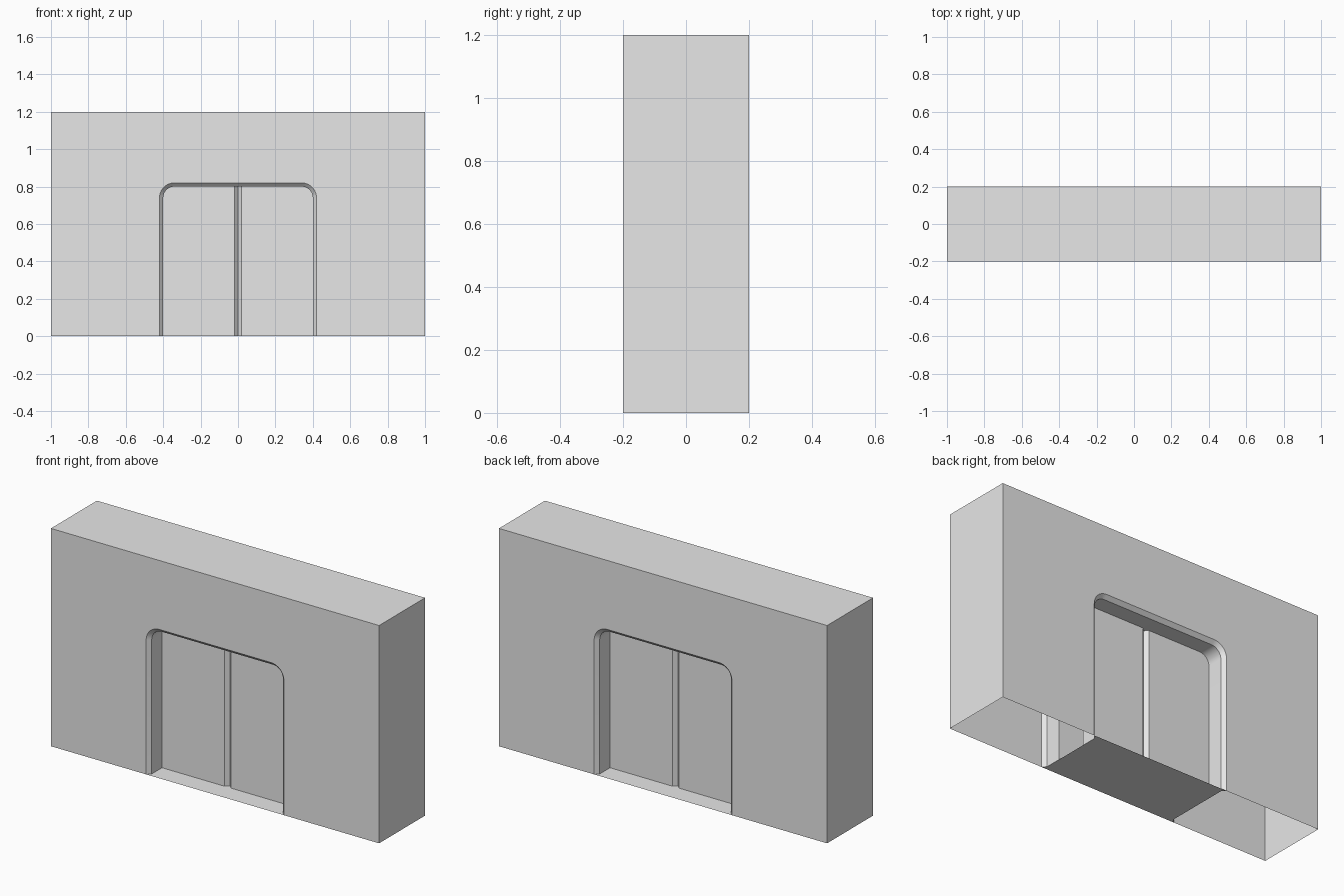
import bpy, bmesh, math

if "Cube" in bpy.data.objects:
    bpy.data.objects.remove(bpy.data.objects["Cube"])

grey = bpy.data.materials.new("plain grey")
grey.diffuse_color = (0.8, 0.8, 0.8, 1)
grey.use_nodes = True
grey.node_tree.nodes["Principled BSDF"].inputs["Base Color"].default_value = grey.diffuse_color

W, D, H = 1.0, 0.2, 1.2      # half width, half depth, height of the wall
BEVEL = 0.02                 # chamfer round the opening and door seam
DOOR_Y = 0.09                # distance of each door face from the centre
HALF, TOP, RAD = 0.40, 0.80, 0.06


def arch(grow=0.0, steps=10):
    """Outline of the opening from bottom left, over the top, to bottom right."""
    w, t, r = HALF + grow, TOP + grow, RAD + grow
    right = [(w, 0.0)]
    for i in range(steps + 1):
        a = math.pi / 2 * i / steps
        right.append((w - r + r * math.cos(a), t - r + r * math.sin(a)))
    return [(-x, z) for x, z in right] + right[::-1]


def finish(bm, name, smooth=False):
    mesh = bpy.data.meshes.new(name)
    bm.to_mesh(mesh)
    bm.free()
    mesh.materials.append(grey)
    ob = bpy.data.objects.new(name, mesh)
    bpy.context.collection.objects.link(ob)
    if smooth:
        bpy.ops.object.select_all(action='DESELECT')
        ob.select_set(True)
        bpy.context.view_layer.objects.active = ob
        bpy.ops.object.shade_smooth_by_angle(angle=math.radians(30))
    return ob


def face(bm, pts, toward=None):
    """Add a face, turned so that its normal points toward the given direction."""
    f = bm.faces.new([bm.verts.new(p) for p in pts])
    f.normal_update()
    if toward and sum(a * b for a, b in zip(f.normal, toward)) < 0:
        f.normal_flip()
    return f


# Wall shell, open underneath, with a chamfered opening on both sides
bm = bmesh.new()
face(bm, [(-W, -D, H), (W, -D, H), (W, D, H), (-W, D, H)], (0, 0, 1))
for s in (-1, 1):
    face(bm, [(s * W, -D, 0), (s * W, D, 0), (s * W, D, H), (s * W, -D, H)], (s, 0, 0))
    outline = [(-W, 0)] + arch(BEVEL) + [(W, 0), (W, H), (-W, H)]
    face(bm, [(x, s * D, z) for x, z in outline], (0, s, 0))
    # Chamfer and reveal, lofted from ring to ring
    rings = [[(x, s * y, z) for x, z in arch(g)]
             for g, y in ((BEVEL, D), (0, D - BEVEL), (0, DOOR_Y))]
    for a, b in zip(rings, rings[1:]):
        for i in range(len(a) - 1):
            mx, mz = a[i][0] + a[i + 1][0], a[i][2] + a[i + 1][2]
            face(bm, [a[i], a[i + 1], b[i + 1], b[i]], (-mx, 0, 0.8 - mz))
bmesh.ops.remove_doubles(bm, verts=bm.verts, dist=1e-5)
finish(bm, "wall", smooth=True)

# Sliding door pairs with a V-shaped seam down the middle
for side, s in (("front", -1), ("back", 1)):
    bm = bmesh.new()
    half = [p for p in arch() if p[0] > 0]
    for m in (-1, 1):
        panel = [(BEVEL, 0), (BEVEL, TOP)] + half
        face(bm, [(m * x, s * DOOR_Y, z) for x, z in panel], (0, s, 0))
        y0, y1 = s * DOOR_Y, s * (DOOR_Y - BEVEL)
        face(bm, [(m * BEVEL, y0, 0), (0, y1, 0), (0, y1, TOP), (m * BEVEL, y0, TOP)],
             (0, s, 0))
    # Closing piece above the seam
    face(bm, [(-BEVEL, y0, TOP), (BEVEL, y0, TOP), (0, y1, TOP)], (0, 0, -1))
    bmesh.ops.remove_doubles(bm, verts=bm.verts, dist=1e-5)
    finish(bm, side + "_doors")

# Threshold floor through the opening
bm = bmesh.new()
edge = [(HALF + BEVEL, -D), (HALF, BEVEL - D), (HALF, D - BEVEL), (HALF + BEVEL, D)]
face(bm, [(x, y, 0) for x, y in edge] + [(-x, y, 0) for x, y in edge[::-1]], (0, 0, 1))
finish(bm, "threshold")
